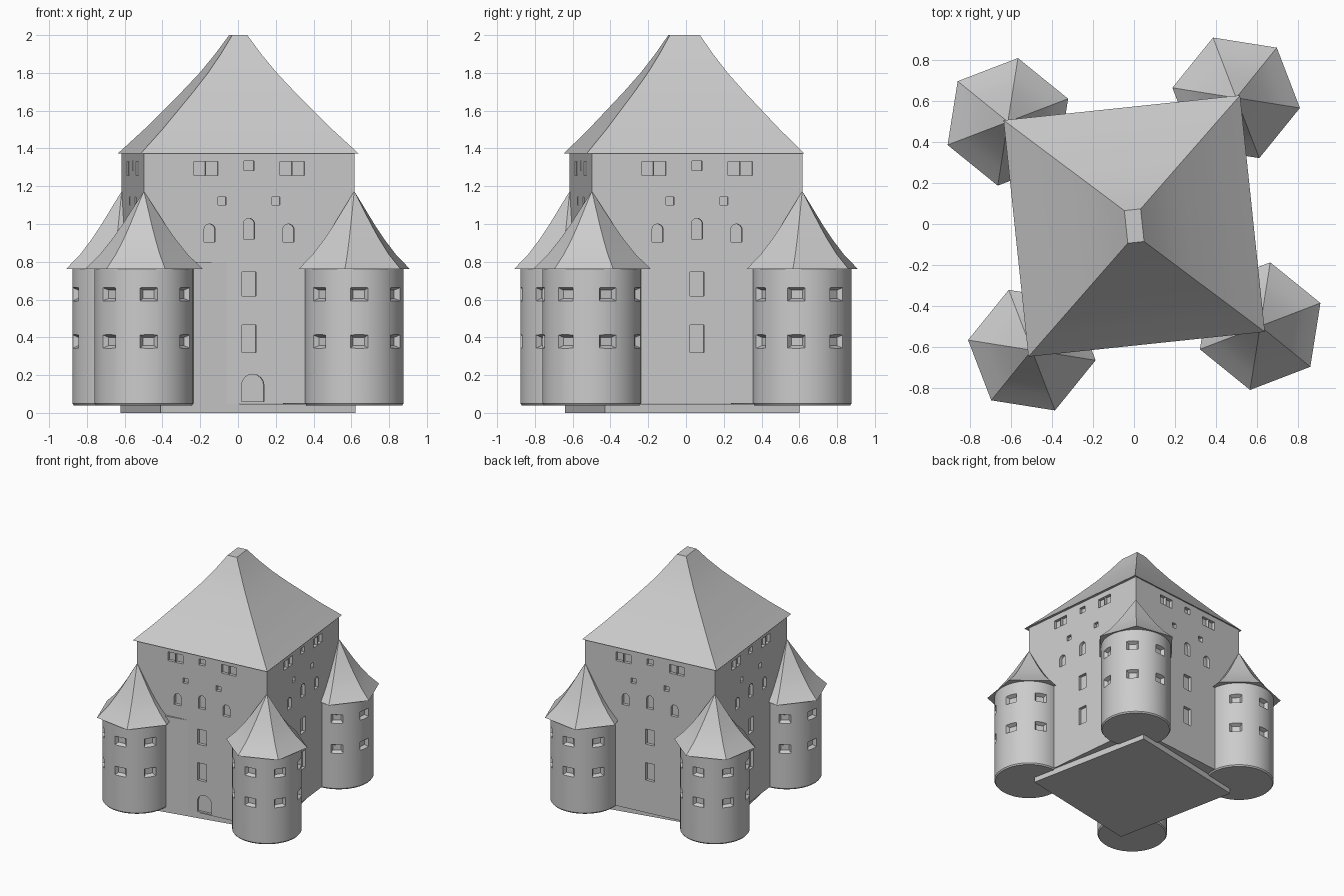
import bpy, bmesh, math
from mathutils import Matrix, Vector

if "Cube" in bpy.data.objects:
    bpy.data.objects.remove(bpy.data.objects["Cube"])

TURN = math.radians(6)      # the whole keep is turned slightly
A = 0.56                    # half width of the walls
R = 0.262                   # tower radius
ROT = Matrix.Rotation(TURN, 4, 'Z')


def make(name, bm, smooth=False):
    bmesh.ops.recalc_face_normals(bm, faces=bm.faces)
    me = bpy.data.meshes.new(name)
    bm.to_mesh(me)
    bm.free()
    ob = bpy.data.objects.new(name, me)
    bpy.context.collection.objects.link(ob)
    if smooth:
        select(ob)
        bpy.ops.object.shade_smooth_by_angle(angle=math.radians(25))
    return ob


def select(ob):
    bpy.ops.object.select_all(action='DESELECT')
    ob.select_set(True)
    bpy.context.view_layer.objects.active = ob


def loft(bm, rings):
    """Closed skin through rings of points that have equal counts."""
    vs = [[bm.verts.new(p) for p in r] for r in rings]
    n = len(vs[0])
    for a, b in zip(vs, vs[1:]):
        for i in range(n):
            j = (i + 1) % n
            bm.faces.new((a[i], a[j], b[j], b[i]))
    bm.faces.new(vs[0][::-1])
    bm.faces.new(vs[-1])


def ring(n, r, z, start=0.0):
    return [(r * math.cos(start + 2 * math.pi * i / n),
             r * math.sin(start + 2 * math.pi * i / n), z) for i in range(n)]


def rect(hx, hy, z):
    return [(-hx, -hy, z), (hx, -hy, z), (hx, hy, z), (-hx, hy, z)]


def box(bm, x0, x1, y0, y1, z0, z1):
    loft(bm, [[(x0, y0, z), (x1, y0, z), (x1, y1, z), (x0, y1, z)] for z in (z0, z1)])


def cut(ob, bm):
    cutter = make("cutter", bm)
    cutter.hide_render = True
    m = ob.modifiers.new("cut", 'BOOLEAN')
    m.operation, m.solver, m.object = 'DIFFERENCE', 'EXACT', cutter
    select(ob)
    bpy.ops.object.modifier_apply(modifier="cut")
    bpy.data.objects.remove(cutter)


def opening(bm, rot, u, w, z0, z1, arched=False, depth=0.025):
    """Wall opening centred at u along a wall face."""
    h = w / 2
    pts = [(u - h, z0), (u + h, z0)]
    if arched:
        pts += [(u + h * math.cos(t * math.pi / 8), z1 - h + h * math.sin(t * math.pi / 8))
                for t in range(9)]
    else:
        pts += [(u + h, z1), (u - h, z1)]
    loft(bm, [[rot @ Vector((x, y, z)) for x, z in pts] for y in (-A - 0.05, -A + depth)])


# Base slab, turned more than the walls, and the thin panel rising from it
slab_mat = Matrix.Translation((0, -0.02, 0)) @ Matrix.Rotation(math.radians(11.6), 4, 'Z')
bm = bmesh.new()
loft(bm, [rect(0.526, 0.526, 0), rect(0.526, 0.526, 0.048)])
bm.transform(slab_mat)
make("base_slab", bm)
bm = bmesh.new()
box(bm, -0.526, -0.1, -0.526, -0.49, 0.048, 0.8)
bm.transform(slab_mat)
make("front_panel", bm)

# Keep walls with window openings on all four sides
bm = bmesh.new()
loft(bm, [rect(A, A, 0.05), rect(A, A, 1.38)])
bm.transform(ROT)
walls = make("keep_walls", bm)

bm = bmesh.new()
for k in range(4):
    rot = Matrix.Rotation(TURN + k * math.pi / 2, 4, 'Z')
    for s in (-1, 1):
        for d in (-0.033, 0.033):
            opening(bm, rot, s * 0.23 + d, 0.062, 1.258, 1.33)
        opening(bm, rot, s * 0.143, 0.042, 1.1, 1.142)
        opening(bm, rot, s * 0.21, 0.06, 0.905, 1.0, True)
    opening(bm, rot, 0, 0.055, 1.283, 1.333)
    opening(bm, rot, 0, 0.06, 0.92, 1.03, True)
    opening(bm, rot, 0, 0.075, 0.62, 0.745)
    opening(bm, rot, 0, 0.075, 0.32, 0.465)
opening(bm, ROT, 0.02, 0.12, 0.06, 0.205, True, 0.02)
cut(walls, bm)

# Main roof: concave hip roof with a small flat top
bm = bmesh.new()
rings = []
for z, s in ((1.373, 1), (1.5, 0.765), (1.6, 0.595), (1.7, 0.425), (1.8, 0.265), (1.9, 0.125), (2.0, 0)):
    rings.append([(x, y - 0.01, z) for x, y, z in
                  rect(0.04 + 0.54 * s, 0.08 + 0.5 * s, z)])
loft(bm, rings)
bm.transform(ROT)
make("main_roof", bm, True)

# Round corner towers, each with two rows of seven splayed windows
names = ("front_left", "front_right", "back_right", "back_left")
for k, name in enumerate(names):
    c = Matrix.Rotation(TURN + k * math.pi / 2, 4, 'Z') @ Vector((-A, -A, 0))
    place = Matrix.Translation(c)
    bm = bmesh.new()
    loft(bm, [ring(64, R - 0.008, 0.04), ring(64, R, 0.05), ring(64, R, 0.765)])
    bm.transform(place)
    tower = make(name + "_tower", bm)

    bm = bmesh.new()
    half_turn = math.pi if k > 1 else 0
    for i in range(7):
        rot = place @ Matrix.Rotation(TURN + half_turn + i * 2 * math.pi / 7, 4, 'Z')
        for zc in (0.378, 0.628):
            rings = []
            for y, hw, hh in ((-R - 0.02, 0.062, 0.046), (-R + 0.03, 0.03, 0.022)):
                rings.append([rot @ Vector((x * hw, y, zc + z * hh))
                              for x, z in ((-1, -1), (1, -1), (1, 1), (-1, 1))])
            loft(bm, rings)
    cut(tower, bm)
    select(tower)
    bpy.ops.object.shade_smooth_by_angle(angle=math.radians(25))

    # Six-sided flared tower roof
    start = TURN + math.pi / 4 + k * math.pi / 2
    bm = bmesh.new()
    profile = ((0.762, 1), (0.84, 0.745), (0.92, 0.54), (1.0, 0.36), (1.08, 0.195), (1.172, 0.004))
    loft(bm, [ring(6, 0.315 * s, z, start) for z, s in profile])
    bm.transform(place)
    make(name + "_tower_roof", bm, True)
